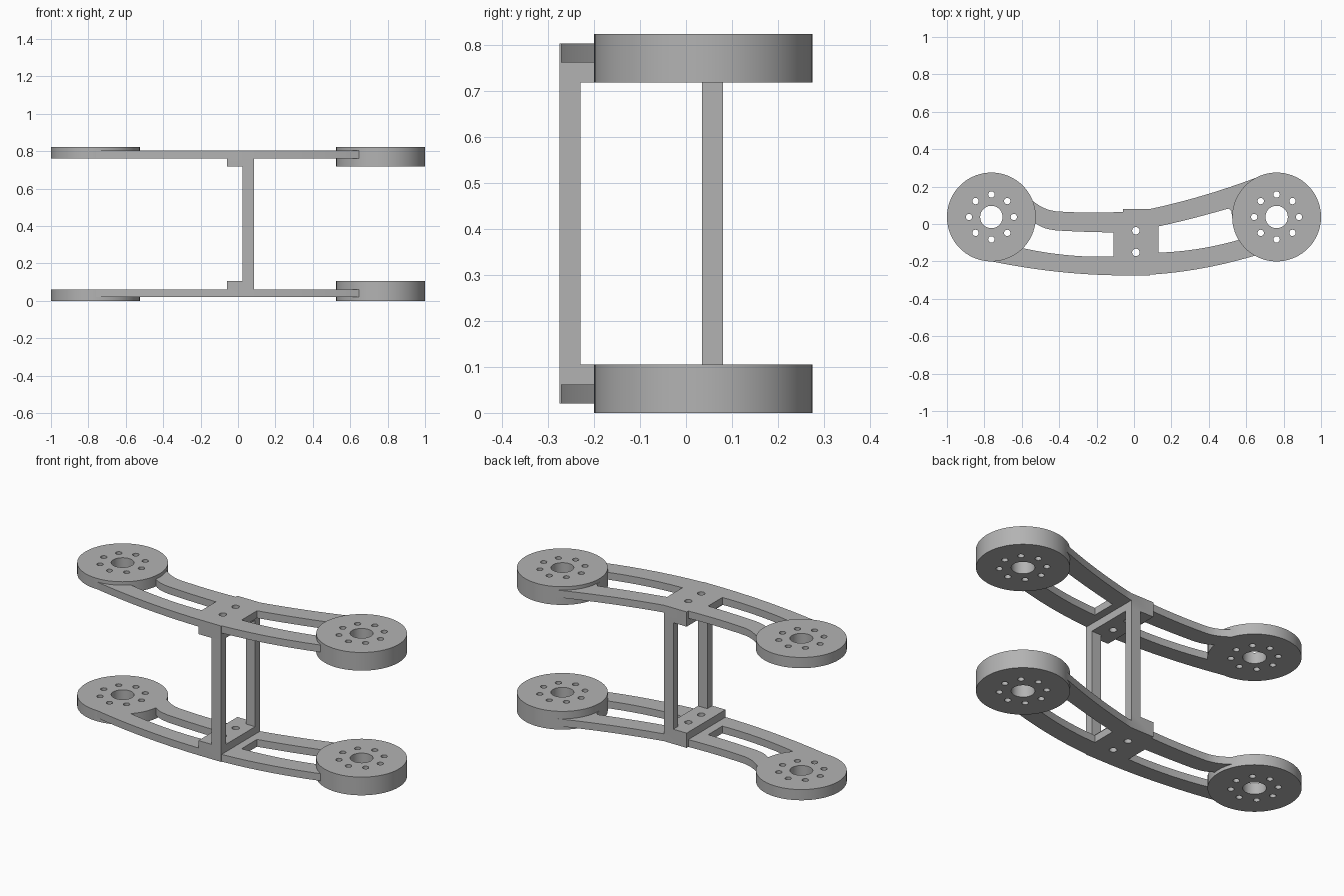
import bpy, bmesh, math
from mathutils import Matrix

if "Cube" in bpy.data.objects:
    bpy.data.objects.remove(bpy.data.objects["Cube"])

HEIGHT = 0.824
PLATE = (0.02, 0.062)      # arm bottom and top
PAD_TOP = 0.105            # thick disc and centre block top
DISC_X, DISC_Y, DISC_R = 0.7625, 0.0375, 0.2375

grey = bpy.data.materials.new("matte grey")
grey.use_nodes = True
COLOUR = (0.45, 0.45, 0.45, 1)
grey.diffuse_color = COLOUR
grey.node_tree.nodes["Principled BSDF"].inputs["Base Color"].default_value = COLOUR


def finish(bm, name):
    bmesh.ops.recalc_face_normals(bm, faces=bm.faces)
    mesh = bpy.data.meshes.new(name)
    bm.to_mesh(mesh)
    bm.free()
    obj = bpy.data.objects.new(name, mesh)
    bpy.context.collection.objects.link(obj)
    mesh.materials.append(grey)
    return obj


def prism(name, outline, z0, z1):
    bm = bmesh.new()
    face = bm.faces.new([bm.verts.new((x, y, z0)) for x, y in outline])
    top = bmesh.ops.extrude_face_region(bm, geom=[face])["geom"]
    verts = [v for v in top if isinstance(v, bmesh.types.BMVert)]
    bmesh.ops.translate(bm, verts=verts, vec=(0, 0, z1 - z0))
    return finish(bm, name)


def rect(x0, x1, y0, y1):
    return [(x0, y0), (x1, y0), (x1, y1), (x0, y1)]


def circle(x, y, r, n):
    return [(x + r * math.cos(i * math.tau / n), y + r * math.sin(i * math.tau / n))
            for i in range(n)]


def bow(a, b, c, n=12):
    """Parabolic edge passing through three points."""
    pts = []
    for i in range(n + 1):
        x = a[0] + (c[0] - a[0]) * i / n
        y = sum(p[1] * (x - q[0]) * (x - r[0]) / ((p[0] - q[0]) * (p[0] - r[0]))
                for p, q, r in ((a, b, c), (b, a, c), (c, a, b)))
        pts.append((x, y))
    return pts


def combine(obj, tool, operation):
    mod = obj.modifiers.new(operation.title(), "BOOLEAN")
    mod.operation, mod.solver, mod.object = operation, "EXACT", tool
    bpy.context.view_layer.objects.active = obj
    bpy.ops.object.modifier_apply(modifier=mod.name)
    bpy.data.objects.remove(tool)


# Curved arm plate
outline = (bow((-0.76, -0.2), (-0.4, -0.256), (-0.06, -0.275))
           + bow((0.085, -0.271), (0.37, -0.236), (0.66, -0.165))
           + bow((0.66, 0.25), (0.33, 0.141), (0.085, 0.08))
           + bow((-0.06, 0.065), (-0.25, 0.061), (-0.42, 0.068), 6)
           + bow((-0.45, 0.074), (-0.49, 0.09), (-0.54, 0.122), 5)
           + [(-0.6, 0.12), (-0.74, -0.17)])
lower = prism("lower_arm", outline, *PLATE)

# Lightening slots
left_slot = (bow((-0.6, -0.128), (-0.4, -0.162), (-0.11, -0.174))
             + bow((-0.11, -0.045), (-0.28, -0.041), (-0.42, -0.034), 6)
             + bow((-0.46, -0.027), (-0.5, -0.012), (-0.54, 0.015), 5)
             + [(-0.6, 0.015)])
right_slot = (bow((0.13, -0.153), (0.35, -0.132), (0.6, -0.073))
              + [(0.6, 0.04), (0.525, 0.04), (0.52, 0.07), (0.507, 0.082)]
              + bow((0.495, 0.08), (0.32, 0.032), (0.13, -0.013)))
for slot in (left_slot, right_slot):
    combine(lower, prism("slot_cutter", slot, -0.1, 0.2), "DIFFERENCE")

# Mounting discs and centre block
combine(lower, prism("thin_disc", circle(-DISC_X, DISC_Y, DISC_R, 72), 0, PLATE[1]), "UNION")
combine(lower, prism("thick_disc", circle(DISC_X, DISC_Y, DISC_R, 72), 0, PAD_TOP), "UNION")
combine(lower, prism("centre_block", rect(-0.06, 0.085, -0.275, 0.08), PLATE[0], PAD_TOP), "UNION")

# Shaft bores, bolt circles and block screw holes
holes = [(0.01, y, 0.02, 20) for y in (-0.036, -0.152)]
for cx in (-DISC_X, DISC_X):
    holes.append((cx, DISC_Y, 0.06, 40))
    holes += [(x, y, 0.017, 20) for x, y in circle(cx, DISC_Y, 0.12, 8)]
for hole in holes:
    combine(lower, prism("hole_cutter", circle(*hole), -0.1, 0.2), "DIFFERENCE")

# Upper arm mirrors the lower one
upper = lower.copy()
upper.data = lower.data.copy()
upper.name = "upper_arm"
bpy.context.collection.objects.link(upper)
upper.data.transform(Matrix.Translation((0, 0, HEIGHT)) @ Matrix.Scale(-1, 4, (0, 0, 1)))
upper.data.flip_normals()

# Smooth rims with sharp edges
for arm in (lower, upper):
    bpy.ops.object.select_all(action="DESELECT")
    arm.select_set(True)
    bpy.context.view_layer.objects.active = arm
    bpy.ops.object.shade_smooth_by_angle(angle=math.radians(30))

# Upright posts joining the blocks
for name, y0, y1 in (("front_post", -0.275, -0.23), ("back_post", 0.035, 0.08)):
    prism(name, rect(0.025, 0.085, y0, y1), PAD_TOP, HEIGHT - PAD_TOP)
